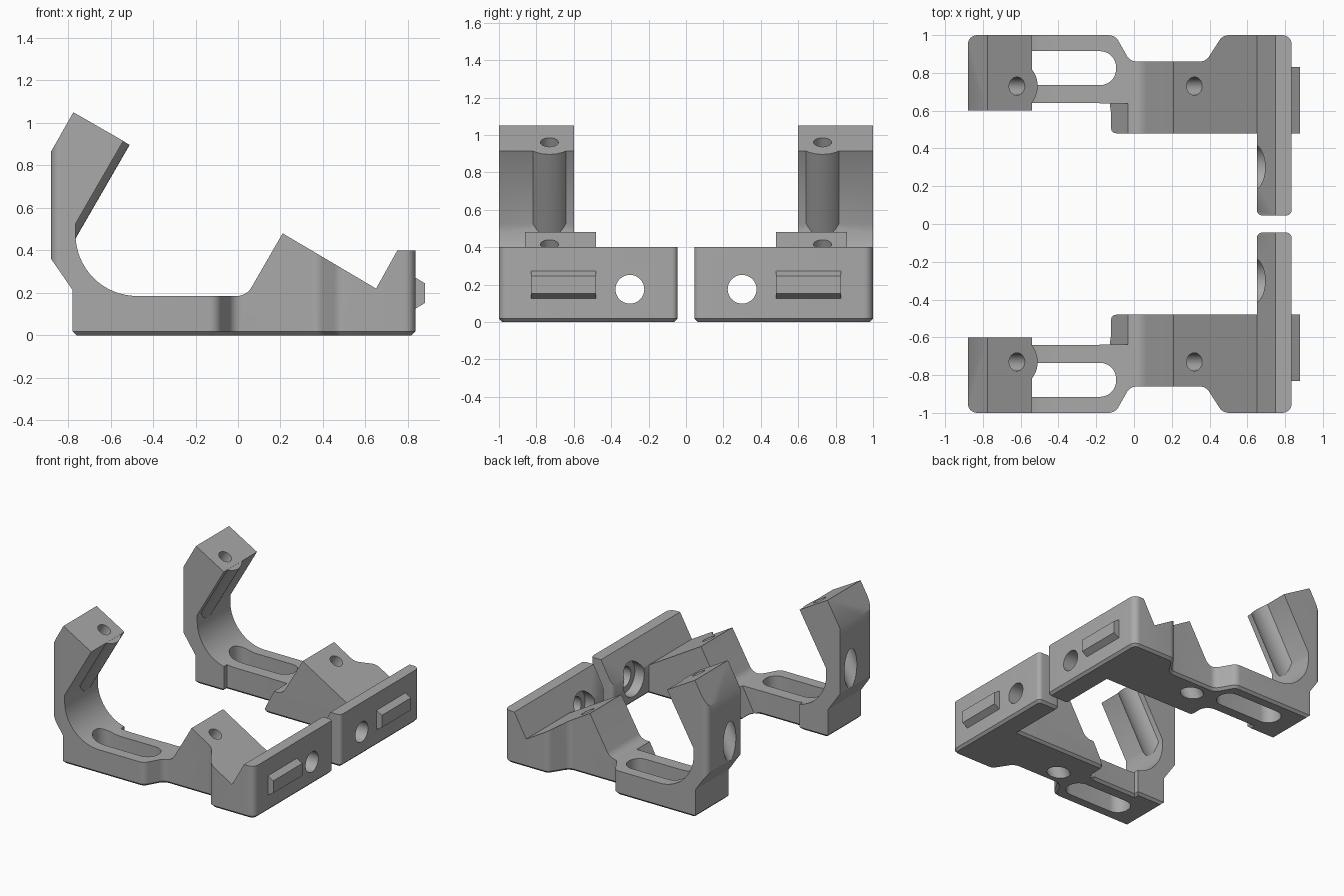
import bpy, bmesh, math
from mathutils import Vector, Matrix

cube = bpy.data.objects.get("Cube")
if cube:
    bpy.data.objects.remove(cube, do_unlink=True)

grey = bpy.data.materials.new("plain grey")
grey.use_nodes = True
colour = (0.4, 0.4, 0.4, 1)
grey.diffuse_color = colour
grey.node_tree.nodes["Principled BSDF"].inputs["Base Color"].default_value = colour


def rounded(points, steps=8):
    """Outline with each (x, y, radius) corner rounded off."""
    out = []
    for i, p in enumerate(points):
        c = Vector(p[:2])
        r = p[2] if len(p) > 2 else 0
        if not r:
            out.append(c)
            continue
        a = (Vector(points[i - 1][:2]) - c).normalized()
        b = (Vector(points[(i + 1) % len(points)][:2]) - c).normalized()
        half = a.angle(b) / 2
        mid = c + (a + b).normalized() * (r / math.sin(half))
        start = c + a * (r / math.tan(half)) - mid
        end = c + b * (r / math.tan(half)) - mid
        sweep = start.angle_signed(end)
        n = steps * 2 if r > 0.2 else steps
        for k in range(n + 1):
            out.append(mid + Matrix.Rotation(-sweep * k / n, 2) @ start)
    return out


def finish(name, bm):
    bmesh.ops.recalc_face_normals(bm, faces=bm.faces)
    mesh = bpy.data.meshes.new(name)
    bm.to_mesh(mesh)
    bm.free()
    mesh.materials.append(grey)
    ob = bpy.data.objects.new(name, mesh)
    bpy.context.collection.objects.link(ob)
    return ob


def prism(name, outline, axis, lo, hi, chamfer=0):
    """Extrude an outline along y (x-z outline) or z (x-y outline)."""
    bm = bmesh.new()
    place = (lambda p, t: (p.x, t, p.y)) if axis == "y" else (lambda p, t: (p.x, p.y, t))
    base = bm.faces.new([bm.verts.new(place(p, lo)) for p in outline])
    rim = list(base.edges)
    top = bmesh.ops.extrude_face_region(bm, geom=[base], use_keep_orig=True)
    move = Vector(place(Vector((0, 0)), hi - lo))
    bmesh.ops.translate(bm, vec=move, verts=[v for v in top["geom"] if isinstance(v, bmesh.types.BMVert)])
    bmesh.ops.recalc_face_normals(bm, faces=bm.faces)
    if chamfer:
        bmesh.ops.bevel(bm, geom=rim, offset=chamfer, segments=1, affect="EDGES")
    return finish(name, bm)


def rod(name, start, end, radius):
    """Cylinder between two points."""
    a, b = Vector(start), Vector(end)
    bm = bmesh.new()
    turn = (b - a).to_track_quat("Z", "Y").to_matrix().to_4x4()
    bmesh.ops.create_cone(bm, cap_ends=True, segments=40, radius1=radius, radius2=radius,
                          depth=(b - a).length, matrix=Matrix.Translation((a + b) / 2) @ turn)
    return finish(name, bm)


def apply(ob, mod):
    bpy.ops.object.select_all(action="DESELECT")
    bpy.context.view_layer.objects.active = ob
    ob.select_set(True)
    bpy.ops.object.modifier_apply(modifier=mod.name)


def combine(ob, other, operation):
    mod = ob.modifiers.new("combine", "BOOLEAN")
    mod.operation, mod.solver, mod.object = operation, "EXACT", other
    apply(ob, mod)
    bpy.data.objects.remove(other, do_unlink=True)


def mirror_and_shade(ob):
    mod = ob.modifiers.new("other side", "MIRROR")
    mod.use_axis = (False, True, False)
    apply(ob, mod)
    bpy.ops.object.shade_smooth_by_angle(angle=math.radians(30))


# Side profile: hooked arm, flat base, wedge and end plate
profile = [(-0.76, 0), (0.84, 0), (0.84, 0.4), (0.75, 0.4), (0.65, 0.22), (0.21, 0.48),
           (0.04, 0.185, 0.08), (-0.765, 0.185, 0.29), (-0.765, 0.525), (-0.54, 0.915),
           (-0.775, 1.05), (-0.88, 0.865), (-0.88, 0.36), (-0.78, 0.215), (-0.78, 0.02)]
bracket = prism("bracket_pair", rounded(profile), "y", 0, 1.1)

# Round boss running down the inside of the arm
axis = Vector((0.5, 0, math.sqrt(0.75)))
arm_hole = Vector((-0.62, 0.73, 0.96))
combine(bracket, rod("arm_boss", arm_hole - axis * 0.52, arm_hole, 0.127), "UNION")

# Trim to the plan outline with a chamfered underside
plan = [(-0.88, 0.6), (-0.88, 1, 0.05), (-0.1, 1, 0.06), (-0.02, 0.86, 0.06), (0.38, 0.86, 0.06),
        (0.47, 1, 0.06), (0.835, 1, 0.05), (0.835, 0.045, 0.03), (0.65, 0.045, 0.03),
        (0.65, 0.48), (-0.13, 0.48, 0.04), (-0.13, 0.64, 0.06), (-0.54, 0.64), (-0.54, 0.6)]
combine(bracket, prism("plan_trim", rounded(plan), "z", 0, 1.2, 0.018), "INTERSECT")

# Sloping toe on the inner side of the wedge
toe = [(-0.3, -0.1), (-0.18, -0.1), (-0.03, 0.186, 0.03), (-0.03, 0.3), (-0.3, 0.3)]
combine(bracket, prism("toe_cut", rounded(toe), "y", 0.4, 0.638), "DIFFERENCE")

# Slot through the base
slot = [(-0.63, 0.735, 0.085), (-0.095, 0.735, 0.085), (-0.095, 0.915, 0.085), (-0.63, 0.915, 0.085)]
combine(bracket, prism("slot_cut", rounded(slot), "z", -0.1, 0.35), "DIFFERENCE")

# Sloping screw holes with wide lower ends
wedge_hole = Vector((0.32, 0.73, 0.415))
for point, reach, depth in ((arm_hole, 0.32, 0.8), (wedge_hole, 0.34, 0.7)):
    combine(bracket, rod("screw_cut", point - axis * depth, point + axis * 0.1, 0.048), "DIFFERENCE")
    combine(bracket, rod("head_cut", point - axis * depth, point - axis * reach, 0.075), "DIFFERENCE")

# Hole through the end plate, wider on the inside
combine(bracket, rod("plate_cut", (0.5, 0.3, 0.175), (1, 0.3, 0.175), 0.077), "DIFFERENCE")
combine(bracket, rod("plate_head_cut", (0.5, 0.3, 0.175), (0.73, 0.3, 0.175), 0.125), "DIFFERENCE")
mirror_and_shade(bracket)

# Chamfered tabs on the outer face of the plates
tab = [(0.82, 0.125), (0.835, 0.125), (0.88, 0.152), (0.88, 0.245), (0.835, 0.272), (0.82, 0.272)]
mirror_and_shade(prism("plate_tabs", [Vector(p) for p in tab], "y", 0.48, 0.83))
